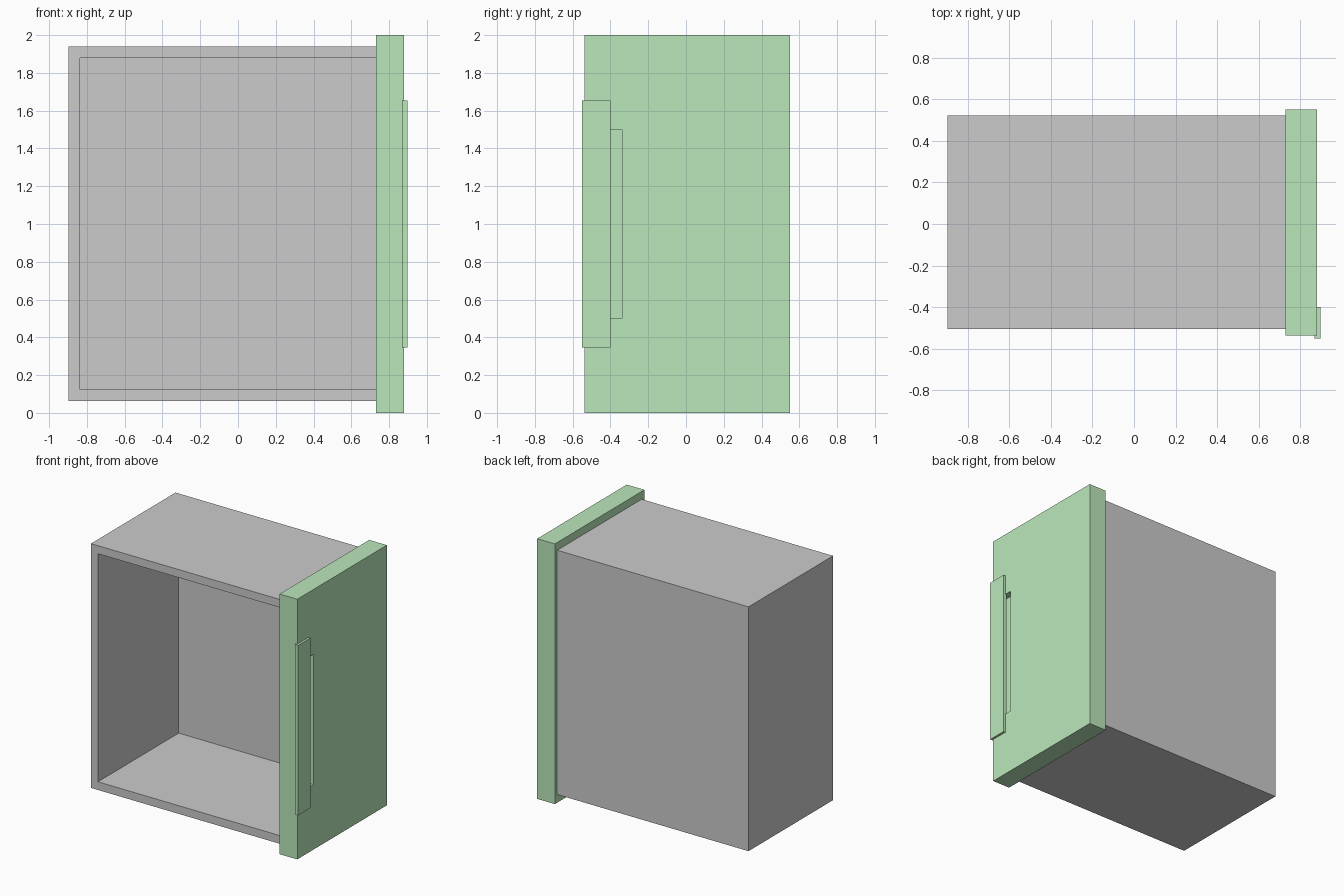
import bpy

if "Cube" in bpy.data.objects:
    bpy.data.objects.remove(bpy.data.objects["Cube"])

green = bpy.data.materials.new("green_paint")
green.diffuse_color = (0.5, 0.8, 0.5, 1.0)
green.use_nodes = True
green.node_tree.nodes["Principled BSDF"].inputs["Base Color"].default_value = green.diffuse_color


def box(name, lo, hi, mat=None):
    """Axis-aligned box between two corners."""
    centre = [(a + b) / 2 for a, b in zip(lo, hi)]
    bpy.ops.mesh.primitive_cube_add(size=1, location=centre)
    ob = bpy.context.object
    ob.name = name
    ob.scale = [b - a for a, b in zip(lo, hi)]
    bpy.ops.object.transform_apply(location=False, rotation=False, scale=True)
    if mat:
        ob.data.materials.append(mat)
    return ob


def carve(target, name, lo, hi):
    """Cut a box-shaped hollow, apply it and remove the cutter."""
    cutter = box(name, lo, hi)
    cutter.hide_render = True
    mod = target.modifiers.new("hollow", 'BOOLEAN')
    mod.operation = 'DIFFERENCE'
    mod.solver = 'EXACT'
    mod.object = cutter
    bpy.context.view_layer.objects.active = target
    bpy.ops.object.modifier_apply(modifier=mod.name)
    bpy.data.objects.remove(cutter, do_unlink=True)


# Open tray, closed on the right by the front panel
tray = box("tray", (-0.897, -0.505, 0.062), (0.73, 0.522, 1.94))
carve(tray, "tray_cutter", (-0.837, -0.7, 0.125), (0.9, 0.475, 1.878))

# Front panel with a shallow finger pocket
panel = box("front_panel", (0.73, -0.537, 0), (0.88, 0.551, 2), green)
carve(panel, "pocket_cutter", (0.83, -0.48, 0.5), (1.0, -0.34, 1.5))

# Handle plate overlapping the pocket
box("handle_plate", (0.869, -0.551, 0.347), (0.897, -0.4, 1.655), green)
